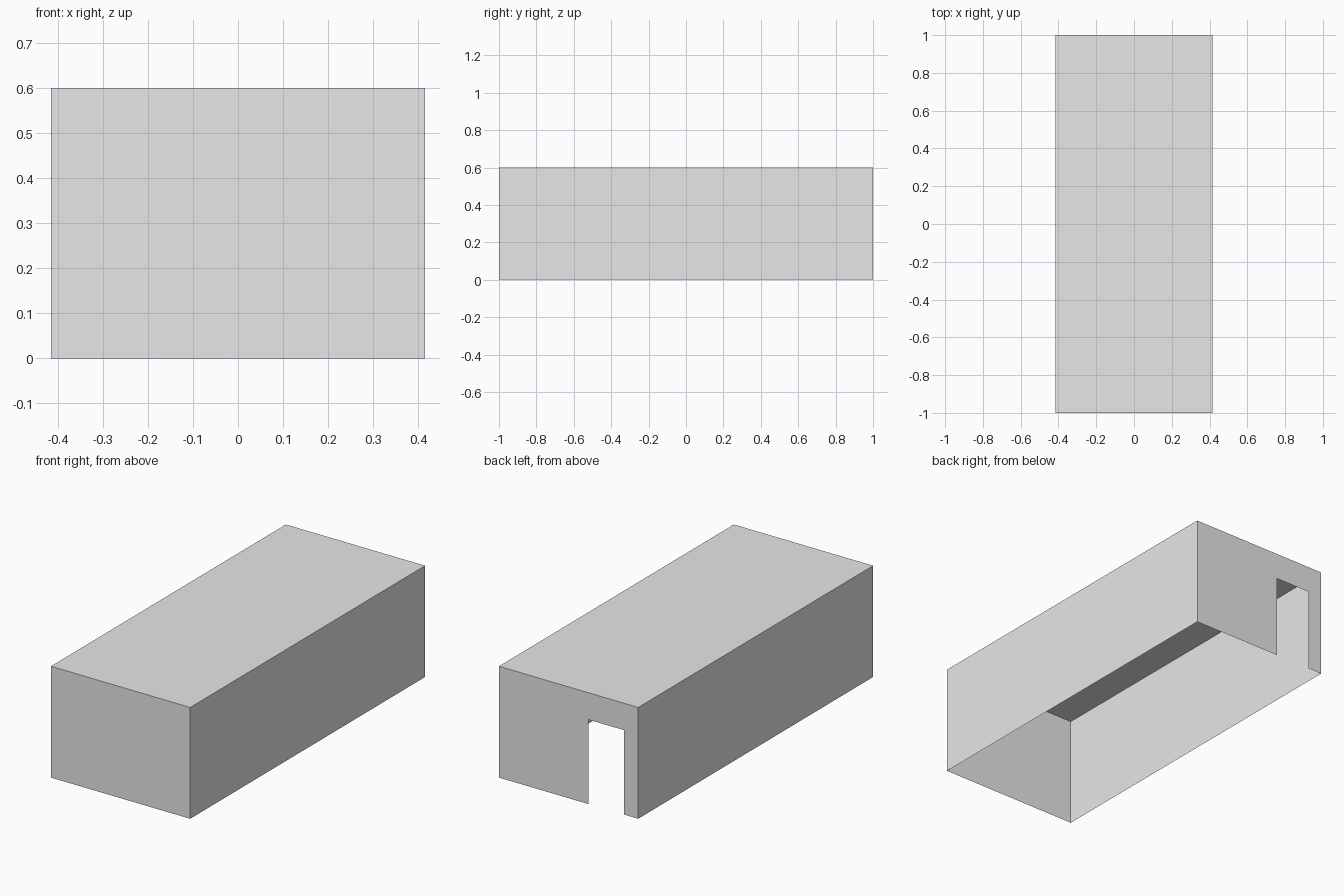
import bpy
import bmesh

old = bpy.data.objects.get("Cube")
if old:
    bpy.data.objects.remove(old, do_unlink=True)

# Overall size and doorway
HALF_W, HALF_L, HEIGHT = 0.415, 1.0, 0.6
DOOR_LEFT, DOOR_RIGHT, DOOR_TOP = -0.12, -0.33, 0.455

grey = bpy.data.materials.new("plain grey")
grey.use_nodes = True
colour = (0.8, 0.8, 0.8, 1.0)
grey.diffuse_color = colour
grey.node_tree.nodes["Principled BSDF"].inputs["Base Color"].default_value = colour


def make_sheet(name, outline):
    """One flat wall or roof panel from its outline."""
    bm = bmesh.new()
    bm.faces.new([bm.verts.new(p) for p in outline])
    mesh = bpy.data.meshes.new(name)
    bm.to_mesh(mesh)
    bm.free()
    mesh.materials.append(grey)
    obj = bpy.data.objects.new(name, mesh)
    bpy.context.collection.objects.link(obj)
    return obj


# Roof, facing up
make_sheet("roof", [(-HALF_W, -HALF_L, HEIGHT), (HALF_W, -HALF_L, HEIGHT),
                    (HALF_W, HALF_L, HEIGHT), (-HALF_W, HALF_L, HEIGHT)])

# Long side walls, facing outward
for name, s in (("left_wall", 1), ("right_wall", -1)):
    x, y = s * HALF_W, s * HALF_L
    make_sheet(name, [(x, -y, 0), (x, y, 0), (x, y, HEIGHT), (x, -y, HEIGHT)])

# Closed front wall
make_sheet("front_wall", [(-HALF_W, -HALF_L, 0), (HALF_W, -HALF_L, 0),
                          (HALF_W, -HALF_L, HEIGHT), (-HALF_W, -HALF_L, HEIGHT)])

# Back wall with an open doorway reaching the ground
back_profile = [(HALF_W, 0), (DOOR_LEFT, 0), (DOOR_LEFT, DOOR_TOP),
                (DOOR_RIGHT, DOOR_TOP), (DOOR_RIGHT, 0), (-HALF_W, 0),
                (-HALF_W, HEIGHT), (HALF_W, HEIGHT)]
make_sheet("back_wall", [(x, HALF_L, z) for x, z in back_profile])
